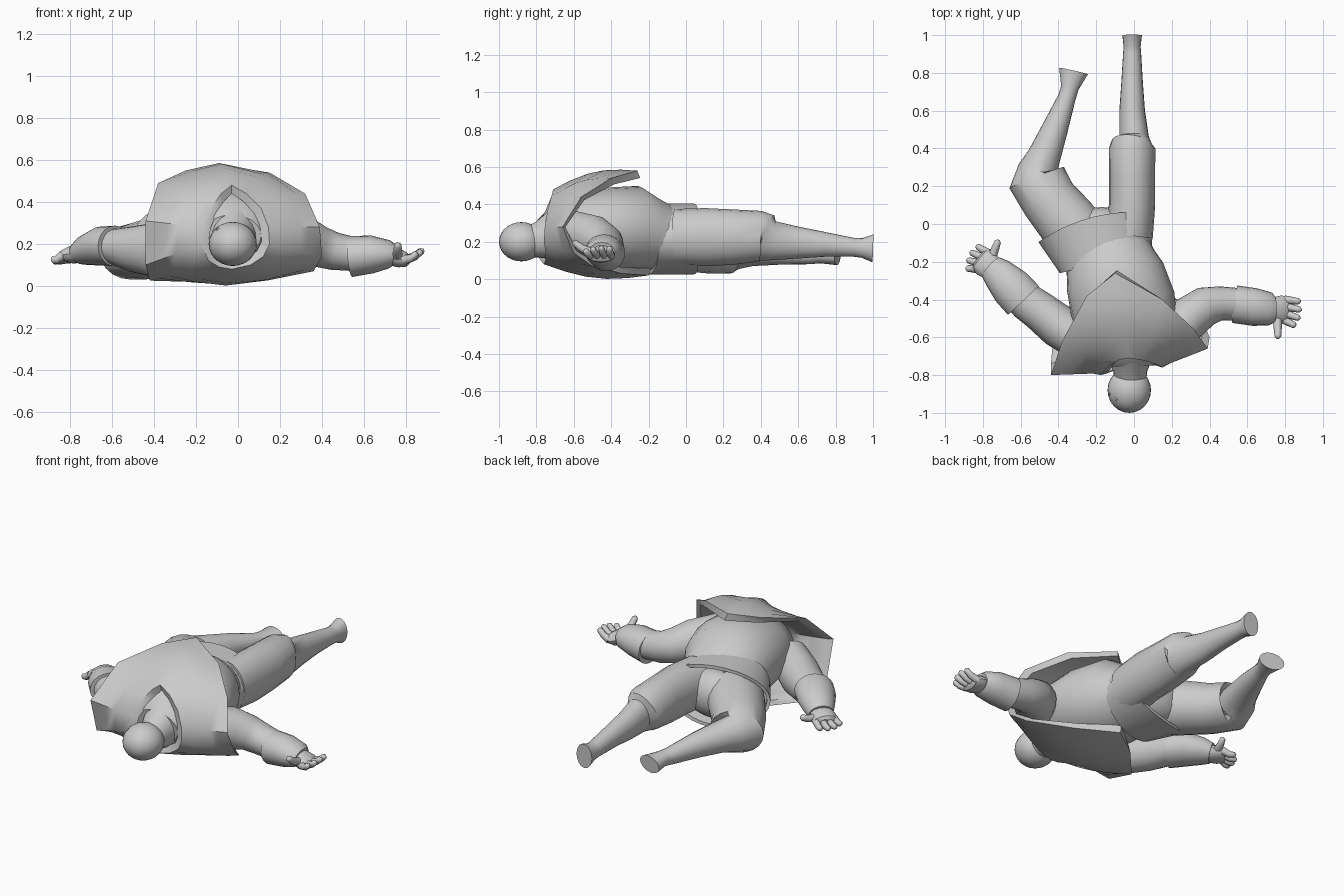
import bpy, bmesh, math
from mathutils import Vector

grey = bpy.data.materials.new("plain grey")
grey.diffuse_color = (0.6, 0.6, 0.6, 1)
UP = Vector((0, 0, 1))


def finish(name, bm, angle=35):
    bmesh.ops.recalc_face_normals(bm, faces=bm.faces)
    me = bpy.data.meshes.new(name)
    bm.to_mesh(me)
    bm.free()
    ob = bpy.data.objects.new(name, me)
    bpy.context.collection.objects.link(ob)
    me.materials.append(grey)
    bpy.ops.object.select_all(action='DESELECT')
    ob.select_set(True)
    bpy.context.view_layer.objects.active = ob
    bpy.ops.object.shade_smooth_by_angle(angle=math.radians(angle))
    return ob


def skin(name, rings, closed=False, angle=35):
    """Join rings of points with quads; cap the ends or close the loop."""
    bm = bmesh.new()
    vs = [[bm.verts.new(p) for p in r] for r in rings]
    n = len(vs[0])
    pairs = list(zip(vs, vs[1:])) + ([(vs[-1], vs[0])] if closed else [])
    for a, b in pairs:
        for i in range(n):
            j = (i + 1) % n
            bm.faces.new((a[i], a[j], b[j], b[i]))
    if not closed:
        bm.faces.new(vs[0])
        bm.faces.new(vs[-1])
    return finish(name, bm, angle)


def ring(c, d, ru, rv, n=20, bow=0):
    d = Vector(d).normalized()
    u = d.cross(UP).normalized()
    v = u.cross(d)
    out = []
    for i in range(n):
        a = 2 * math.pi * i / n
        out.append(Vector(c) + u * ru * math.cos(a) + v * rv * math.sin(a) + d * bow * math.sin(a) ** 2)
    return out


def limb(name, spec, n=20, angle=35):
    """Tube through (x, y, z, half width, half height) stations."""
    pts = [Vector(s[:3]) for s in spec]
    rings = []
    for i, s in enumerate(spec):
        d = pts[min(i + 1, len(pts) - 1)] - pts[max(i - 1, 0)]
        rings.append(ring(pts[i], d, s[3], s[4], n))
    return skin(name, rings, False, angle)


def ball(name, c, scale, seg=20):
    bm = bmesh.new()
    bmesh.ops.create_uvsphere(bm, u_segments=seg, v_segments=seg // 2 + 2, radius=1)
    for v in bm.verts:
        v.co = Vector(c) + Vector(v.co[i] * scale[i] for i in range(3))
    return finish(name, bm, 60)


# Poncho: shell from the neck opening to the pointed hem
hem = [(-.10, -.26, .58), (-.25, -.38, .55), (-.38, -.62, .49), (-.44, -.80, .31), (-.44, -.74, .10),
       (-.42, -.52, .025), (-.25, -.33, .02), (-.07, -.20, .02), (.15, -.34, .03), (.36, -.50, .07),
       (.40, -.60, .14), (.39, -.66, .28), (.32, -.56, .44), (.15, -.40, .54)]
neck = [(-.03, -.71, .48), (-.08, -.72, .44), (-.13, -.75, .37), (-.17, -.79, .28), (-.175, -.80, .20),
        (-.14, -.79, .12), (-.09, -.77, .09), (-.03, -.76, .08), (.06, -.75, .10), (.12, -.75, .14),
        (.15, -.76, .20), (.145, -.755, .28), (.11, -.74, .37), (.04, -.72, .44)]
outer, inner = [], []
for k in range(6):
    t = k / 5
    ro, ri = [], []
    for a, b in zip(neck, hem):
        p = Vector(a).lerp(Vector(b), t)
        away = Vector((p.x + .03, 0, p.z - .27)).normalized()
        p += away * .045 * math.sin(math.pi * t) * abs(away.z)
        p.z = max(p.z, 0)
        ro.append(p)
        ri.append(p - away * .04 + Vector((0, .015, 0)))
    outer.append(ro)
    inner.append(ri)
skin("poncho", outer + inner[::-1], True, 40)

# Torso, neck and head
limb("torso", [(-.03, -.74, .24, .14, .10), (-.03, -.68, .25, .22, .16), (-.04, -.55, .26, .27, .205),
               (-.06, -.42, .265, .28, .225), (-.10, -.28, .265, .265, .235), (-.125, -.20, .24, .24, .20),
               (-.15, -.10, .22, .22, .17)], 24)
limb("neck", [(-.02, -.83, .20, .085, .085), (-.02, -.78, .21, .09, .10), (-.02, -.70, .23, .12, .14)])
ball("head", (-.025, -.88, .20), (.115, .12, .105), 24)
for c in ((-.095, -.925, .268), (-.125, -.90, .235)):
    ball("eye", c, (.009, .009, .009), 8)

# Wide belt skirt around the hips, hollow at the lower hem
d = (-.24, .97, 0)
skin("hip_wrap", [ring((-.15, -.20, .215), d, .235, .175, 28), ring((-.15, -.20, .215), d, .25, .19, 28),
                  ring((-.20, -.02, .215), d, .315, .19, 28, .06),
                  ring((-.20, -.02, .215), d, .295, .17, 28, .06),
                  ring((-.19, -.06, .215), d, .28, .155, 28)])
ball("hips", (-.17, -.03, .20), (.20, .12, .14))

# Legs: thigh with trouser hem, bare lower leg and flat foot end
limb("straight_leg", [(-.03, -.06, .225, .13, .15), (-.01, .10, .225, .122, .155), (-.01, .25, .225, .122, .148),
                      (-.01, .40, .23, .123, .135), (-.01, .425, .22, .11, .13), (0, .465, .205, .078, .105),
                      (-.01, .60, .195, .068, .085), (-.01, .75, .185, .057, .065), (-.01, .90, .17, .048, .05),
                      (-.01, .94, .167, .045, .052), (-.01, 1.0, .165, .052, .075)])
limb("bent_leg", [(-.27, -.09, .20, .16, .15), (-.36, .02, .19, .16, .15), (-.45, .13, .17, .15, .14),
                  (-.515, .245, .16, .155, .13), (-.51, .285, .16, .105, .105), (-.475, .36, .16, .088, .09),
                  (-.42, .50, .15, .07, .073), (-.355, .67, .13, .047, .05), (-.34, .72, .13, .047, .045),
                  (-.32, .81, .125, .078, .05)])

# Arms with gauntlets
limb("left_arm", [(-.26, -.63, .21, .11, .12), (-.40, -.54, .17, .115, .13), (-.50, -.46, .175, .105, .11),
                  (-.57, -.41, .185, .10, .09), (-.62, -.365, .19, .09, .08)])
limb("left_gauntlet", [(-.585, -.405, .19, .112, .097), (-.65, -.335, .19, .11, .093),
                       (-.72, -.262, .17, .088, .073), (-.755, -.23, .155, .07, .055)])
limb("right_arm", [(.18, -.62, .25, .10, .12), (.30, -.49, .22, .115, .12), (.38, -.435, .19, .105, .10),
                   (.46, -.42, .165, .09, .09), (.56, -.425, .15, .085, .08)])
limb("right_gauntlet", [(.535, -.425, .14, .10, .098), (.64, -.44, .15, .10, .09),
                        (.72, -.45, .15, .088, .068), (.745, -.45, .145, .07, .052)])


# Hands: palm, four fingers and a thumb
def hand(side, wrist, palm_end, tips, thumb_base, thumb_tip):
    w, e = Vector(wrist), Vector(palm_end)
    m = w.lerp(e, .55)
    limb(side + "_palm", [(*w, .062, .045), (*m, .075, .043), (*e, .068, .03), (*(e + (e - w) * .12), .04, .015)], 14)
    across = (e - w).cross(UP).normalized()
    jobs = [(w.lerp(e, .8) + across * (.052 - .035 * i), Vector(t), .019) for i, t in enumerate(tips)]
    jobs.append((Vector(thumb_base), Vector(thumb_tip), .021))
    for i, (b, t, r) in enumerate(jobs):
        k = b.lerp(t, .55) + Vector((0, 0, -.008))
        q = b.lerp(t, .9)
        limb(side + ("_finger" if i < 4 else "_thumb"),
             [(*b, r * 1.2, r * 1.2), (*k, r, r), (*q, r * .85, r * .85), (*t, r * .4, r * .4)], 8, 60)


hand("left", (-.745, -.24, .155), (-.815, -.185, .145),
     [(-.835, -.115, .12), (-.868, -.148, .115), (-.885, -.19, .115), (-.89, -.235, .12)],
     (-.755, -.185, .15), (-.718, -.085, .175))
hand("right", (.735, -.45, .14), (.81, -.455, .12),
     [(.855, -.54, .155), (.878, -.50, .165), (.885, -.455, .172), (.88, -.41, .17)],
     (.76, -.50, .14), (.762, -.605, .20))
